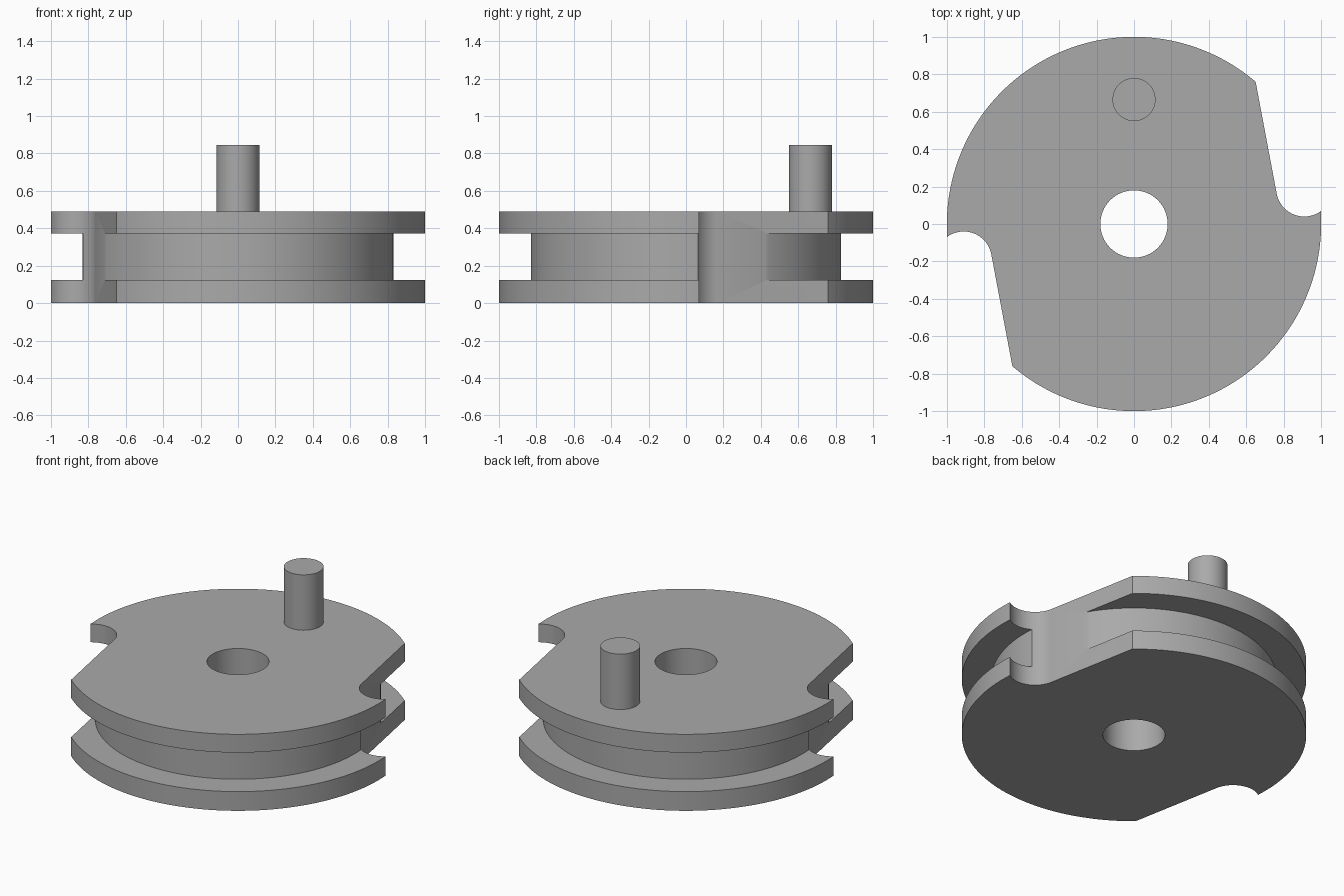
import bpy, bmesh
from math import cos, sin, pi, radians, atan2
from mathutils import Vector

cube = bpy.data.objects.get("Cube")
if cube:
    bpy.data.objects.remove(cube, do_unlink=True)

grey = bpy.data.materials.new("plain grey")
grey.use_nodes = True
grey.diffuse_color = (0.4, 0.4, 0.4, 1)
grey.node_tree.nodes["Principled BSDF"].inputs["Base Color"].default_value = (0.4, 0.4, 0.4, 1)


def arc(cx, cy, r, start, end, steps):
    """Points along an arc, both ends included."""
    return [Vector((cx + r * cos(start + (end - start) * i / steps),
                    cy + r * sin(start + (end - start) * i / steps))) for i in range(steps + 1)]


def circle(r, steps, cx=0, cy=0):
    return arc(cx, cy, r, 0, 2 * pi, steps)[:-1]


def plate(name, loops, z0, z1):
    """Extrude a flat outline, with optional inner holes, from z0 to z1."""
    bm = bmesh.new()
    edges = []
    for loop in loops:
        vs = [bm.verts.new((p.x, p.y, z0)) for p in loop]
        edges += [bm.edges.new((a, b)) for a, b in zip(vs, vs[1:] + vs[:1])]
    bmesh.ops.triangle_fill(bm, edges=edges, use_beauty=True, use_dissolve=False)
    top = bmesh.ops.extrude_face_region(bm, geom=bm.faces[:])
    bmesh.ops.translate(bm, vec=(0, 0, z1 - z0),
                        verts=[g for g in top["geom"] if isinstance(g, bmesh.types.BMVert)])
    bmesh.ops.recalc_face_normals(bm, faces=bm.faces[:])
    mesh = bpy.data.meshes.new(name)
    bm.to_mesh(mesh)
    bm.free()
    mesh.materials.append(grey)
    obj = bpy.data.objects.new(name, mesh)
    bpy.context.collection.objects.link(obj)
    return obj


def activate(obj):
    bpy.ops.object.select_all(action="DESELECT")
    obj.select_set(True)
    bpy.context.view_layer.objects.active = obj


# Half of the rim: rounded hook, straight flat, then the outer arc
hook = arc(0.91, 0.19, 0.15, radians(306), radians(191), 28)
rim_start = atan2(0.76, 0.65)
rim_end = pi + atan2(hook[0].y, hook[0].x)
half = hook + arc(0, 0, 1, rim_start, rim_end, 90)[:-1]
outline = half + [-p for p in half]

# Wheel with a central bore
wheel = plate("grooved_wheel", [outline, circle(0.18, 64)], 0, 0.49)

# Groove around the rim
cutter = plate("groove_cutter", [circle(1.2, 64), circle(0.83, 180)], 0.123, 0.373)
cutter.hide_render = True
groove = wheel.modifiers.new("groove", "BOOLEAN")
groove.operation = "DIFFERENCE"
groove.solver = "EXACT"
groove.object = cutter
activate(wheel)
bpy.ops.object.modifier_apply(modifier=groove.name)
bpy.data.objects.remove(cutter, do_unlink=True)

# Crank peg standing on the top face
peg = plate("crank_peg", [circle(0.115, 64, 0, 0.665)], 0.48, 0.845)

for obj in (wheel, peg):
    activate(obj)
    bpy.ops.object.shade_smooth_by_angle(angle=radians(30))
